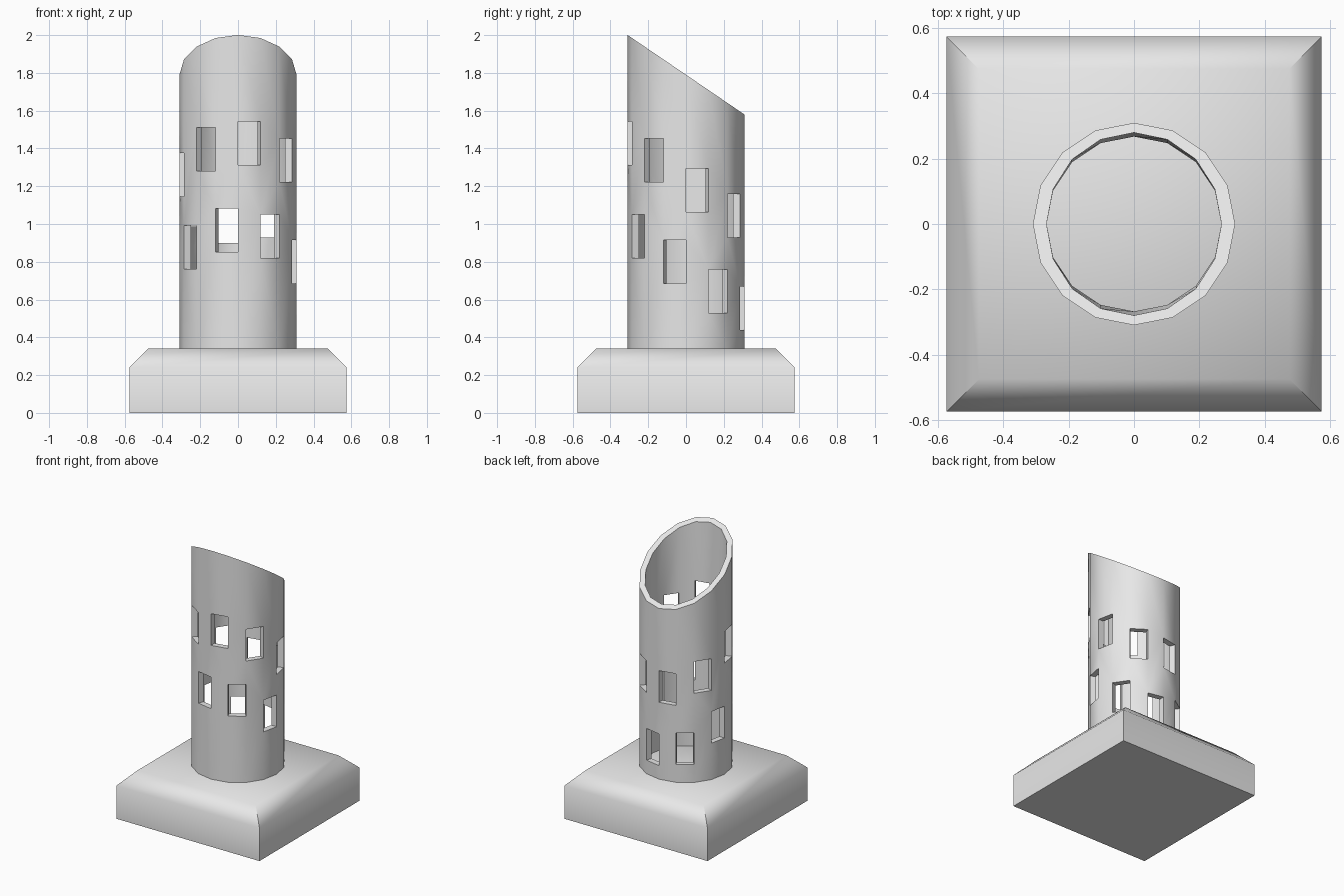
import bpy, bmesh, math

if "Cube" in bpy.data.objects:
    bpy.data.objects.remove(bpy.data.objects["Cube"])

SIDES = 16
R_OUT, R_IN = 0.31, 0.268
SLOPE = 0.68              # slant shared by the tower top and both window rows
TOP = 1.79                # height of the slanted top at y = 0
BOTTOM = 0.335
WIN_H = 0.23
ROW_TOP = (1.335, 0.875)  # window head height at y = 0, upper and lower row

stone = bpy.data.materials.new("pale_grey")
stone.diffuse_color = (0.8, 0.8, 0.8, 1)
stone.use_nodes = True
stone.node_tree.nodes["Principled BSDF"].inputs["Base Color"].default_value = stone.diffuse_color


def finish(bm, name, angle):
    bmesh.ops.recalc_face_normals(bm, faces=bm.faces)
    me = bpy.data.meshes.new(name)
    bm.to_mesh(me)
    bm.free()
    me.materials.append(stone)
    ob = bpy.data.objects.new(name, me)
    bpy.context.collection.objects.link(ob)
    bpy.ops.object.select_all(action='DESELECT')
    ob.select_set(True)
    bpy.context.view_layer.objects.active = ob
    bpy.ops.object.shade_smooth_by_angle(angle=math.radians(angle))


# Base: square block with a chamfered upper edge
bm = bmesh.new()
rings = []
for half, z in ((0.575, 0), (0.575, 0.24), (0.475, 0.34)):
    rings.append([bm.verts.new((sx * half, sy * half, z))
                  for sx, sy in ((-1, -1), (1, -1), (1, 1), (-1, 1))])
for lo, hi in zip(rings, rings[1:]):
    for i in range(4):
        j = (i + 1) % 4
        bm.faces.new((lo[i], lo[j], hi[j], hi[i]))
bm.faces.new(rings[0][::-1])
bm.faces.new(rings[-1])
finish(bm, "base", 50)

# Tower: hollow slanted tube, one window per side, rows alternating
bm = bmesh.new()
STEP = 2 * math.pi / SIDES


def window(k):
    """Sill and head height of the window in side k."""
    y = -R_OUT * math.cos((k + 0.5) * STEP)
    head = ROW_TOP[k % 2] - SLOPE * y
    return head - WIN_H, head


def make_edge(i, r):
    """Vertices up one vertical edge: bottom, lower window pairs, top."""
    a = i * STEP
    x, y = r * math.sin(a), -r * math.cos(a)
    heights = {"bottom": BOTTOM}
    for k in ((i - 1) % SIDES, i):
        heights[(k, 0)], heights[(k, 1)] = window(k)
    verts = {key: bm.verts.new((x, y, z)) for key, z in heights.items()}
    ty = y * (1.045 if r == R_IN else 1)   # mouth flares slightly front to back
    verts["top"] = bm.verts.new((x, ty, TOP - SLOPE * ty))
    return verts


def run(edge, a, b):
    """Vertices of an edge from level a up to level b."""
    order = sorted(edge.values(), key=lambda v: v.co.z)
    return order[order.index(edge[a]):order.index(edge[b]) + 1]


outer = [make_edge(i, R_OUT) for i in range(SIDES)]
inner = [make_edge(i, R_IN) for i in range(SIDES)]
for k in range(SIDES):
    j = (k + 1) % SIDES
    sill, head = (k, 0), (k, 1)
    # wall below and above the window, both skins
    for skin in (outer, inner):
        for a, b in (("bottom", sill), (head, "top")):
            bm.faces.new(run(skin[j], a, b) + run(skin[k], a, b)[::-1])
    # rims, sill and head
    for key in ("bottom", sill, head, "top"):
        bm.faces.new((outer[k][key], outer[j][key], inner[j][key], inner[k][key]))
    # window jambs
    for e in (k, j):
        bm.faces.new((outer[e][sill], outer[e][head], inner[e][head], inner[e][sill]))
finish(bm, "tower", 50)
